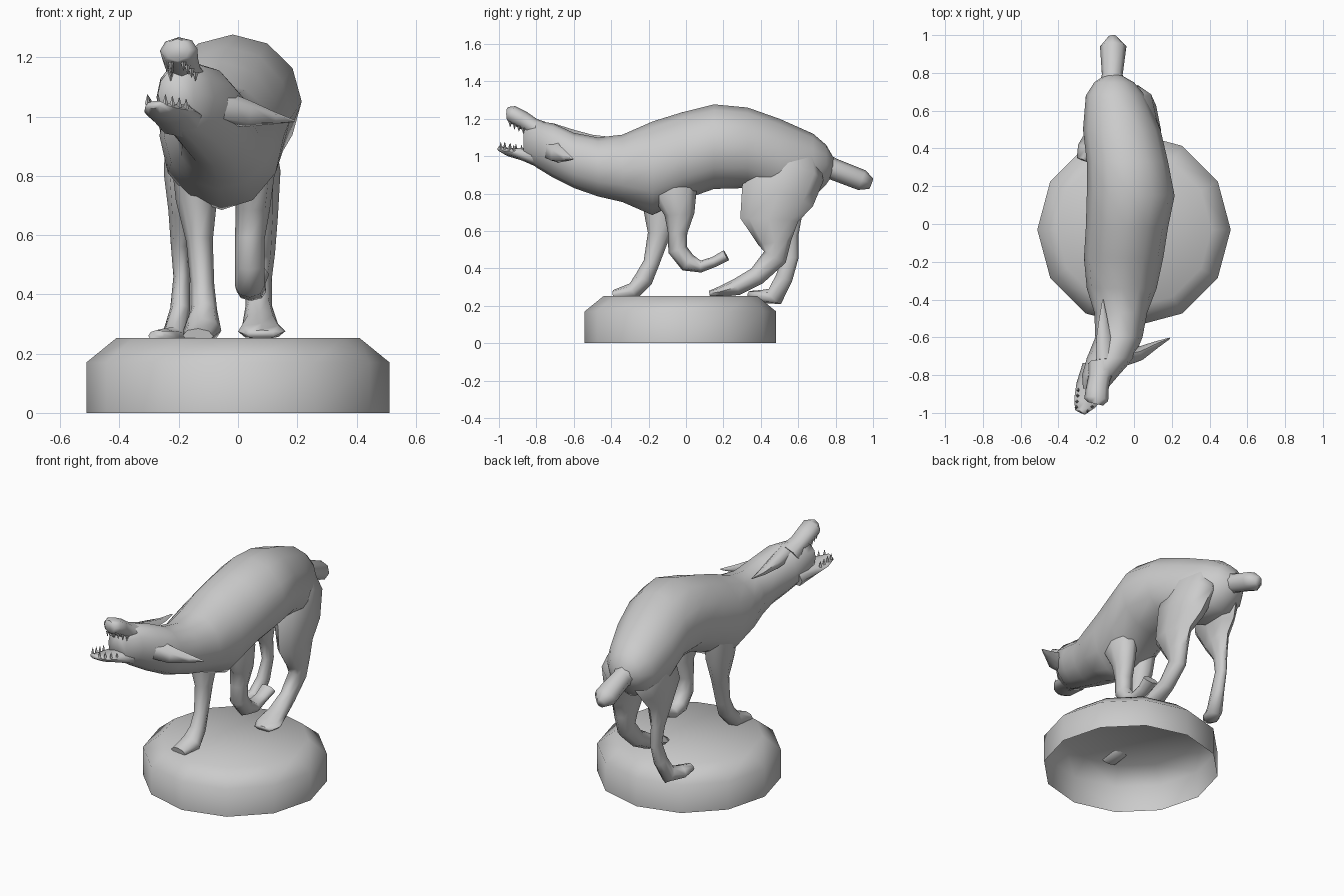
import bpy, bmesh, math
from mathutils import Vector


def finish(name, bm, angle=75):
    bmesh.ops.recalc_face_normals(bm, faces=bm.faces)
    me = bpy.data.meshes.new(name)
    bm.to_mesh(me)
    bm.free()
    ob = bpy.data.objects.new(name, me)
    bpy.context.collection.objects.link(ob)
    bpy.ops.object.select_all(action='DESELECT')
    ob.select_set(True)
    bpy.context.view_layer.objects.active = ob
    bpy.ops.object.shade_smooth_by_angle(angle=math.radians(angle))
    return ob


def loft(name, rings, n=8, hint=(1, 0, 0), axis=None):
    """Sweep an n-sided section along (x, y, z, half width, half depth) rings."""
    bm = bmesh.new()
    pts = [Vector(r[:3]) for r in rings]
    loops = []
    for i, r in enumerate(rings):
        t = Vector(axis) if axis else pts[min(i + 1, len(pts) - 1)] - pts[max(i - 1, 0)]
        t.normalize()
        a = Vector(hint)
        a = (a - t * a.dot(t)).normalized()
        b = t.cross(a)
        loops.append([bm.verts.new(pts[i] + a * r[3] * math.cos(k * math.tau / n)
                                   + b * r[4] * math.sin(k * math.tau / n)) for k in range(n)])
    for p, q in zip(loops, loops[1:]):
        for k in range(n):
            j = (k + 1) % n
            bm.faces.new((p[k], p[j], q[j], q[k]))
    bm.faces.new(loops[0])
    bm.faces.new(loops[-1])
    return finish(name, bm)


# Plinth: twelve sides, chamfered top, open underneath
bm = bmesh.new()
levels = [[bm.verts.new((r * math.cos(k * math.tau / 12), -0.03 + r * math.sin(k * math.tau / 12), z))
           for k in range(12)] for r, z in ((0.512, 0), (0.512, 0.17), (0.41, 0.253))]
for p, q in zip(levels, levels[1:]):
    for k in range(12):
        bm.faces.new((p[k], p[(k + 1) % 12], q[(k + 1) % 12], q[k]))
bm.faces.new(levels[-1])
finish("plinth", bm)

# Torso, neck and skull: y, left, right, bottom, top
sections = [
    (0.79, -0.15, -0.07, 0.91, 0.99), (0.75, -0.21, 0.00, 0.85, 1.06),
    (0.68, -0.255, 0.06, 0.78, 1.12), (0.50, -0.27, 0.14, 0.76, 1.20),
    (0.33, -0.25, 0.18, 0.83, 1.26), (0.15, -0.25, 0.215, 0.825, 1.277),
    (-0.02, -0.255, 0.18, 0.765, 1.235), (-0.18, -0.265, 0.155, 0.685, 1.185),
    (-0.34, -0.25, 0.12, 0.755, 1.115), (-0.47, -0.21, 0.07, 0.785, 1.10),
    (-0.60, -0.205, 0.045, 0.83, 1.125), (-0.71, -0.25, 0.00, 0.885, 1.175),
    (-0.80, -0.275, -0.08, 0.94, 1.19), (-0.87, -0.27, -0.14, 0.995, 1.16)]
loft("body", [((l + r) / 2, y, (b + t) / 2, (r - l) / 2, (t - b) / 2)
              for y, l, r, b, t in sections], 12, axis=(0, 1, 0))

# Muzzle and lower jaw, held open
loft("upper_muzzle", [(-0.17, -0.75, 1.12, 0.075, 0.06), (-0.185, -0.82, 1.16, 0.058, 0.045),
                      (-0.195, -0.875, 1.195, 0.06, 0.048), (-0.20, -0.93, 1.225, 0.064, 0.046),
                      (-0.205, -0.952, 1.225, 0.042, 0.038)])
loft("lower_jaw", [(-0.19, -0.76, 0.99, 0.085, 0.06), (-0.225, -0.87, 1.01, 0.085, 0.034),
                   (-0.262, -0.95, 1.022, 0.06, 0.022), (-0.285, -0.995, 1.04, 0.03, 0.014)],
     hint=(1, -0.35, 0.1))

# Teeth along both jaws
for i in range(4):
    f = i / 3
    for s in (-1, 1):
        w = 0.06 - 0.03 * f
        lo = Vector((-0.235 - 0.04 * f + s * w, -0.90 - 0.08 * f - s * w * 0.35, 1.025 + 0.015 * f))
        up = Vector((-0.185 - 0.02 * f + s * w * 0.7, -0.87 - 0.07 * f, 1.15 + 0.035 * f))
        for tag, base, h in (("lower", lo, 0.035), ("upper", up, -0.03)):
            loft(f"{tag}_tooth", [(*base, 0.01, 0.01),
                                  (base.x, base.y, base.z + h, 0.001, 0.001)], 4)

# Ears, laid back
loft("right_ear", [(-0.05, -0.71, 1.03, 0.06, 0.05), (0.03, -0.69, 1.01, 0.05, 0.04),
                   (0.12, -0.64, 0.995, 0.024, 0.02), (0.19, -0.605, 0.985, 0.004, 0.004)],
     5, hint=(0, 0.3, 1))
loft("left_ear", [(-0.16, -0.72, 1.13, 0.05, 0.05), (-0.165, -0.60, 1.112, 0.042, 0.03),
                  (-0.165, -0.50, 1.10, 0.024, 0.015), (-0.165, -0.40, 1.10, 0.003, 0.003)], 5)

# Docked tail
loft("tail", [(-0.11, 0.66, 0.96, 0.10, 0.10), (-0.115, 0.79, 0.93, 0.055, 0.058),
              (-0.11, 0.94, 0.872, 0.07, 0.056), (-0.115, 0.99, 0.853, 0.025, 0.03)])

# Legs: each in its own stride position
loft("right_hind_leg", [
    (-0.02, 0.56, 1.02, 0.09, 0.15), (0.02, 0.545, 0.93, 0.105, 0.20), (0.055, 0.49, 0.80, 0.09, 0.20),
    (0.075, 0.445, 0.66, 0.06, 0.155),
    (0.075, 0.475, 0.54, 0.05, 0.09), (0.07, 0.475, 0.46, 0.045, 0.065),
    (0.07, 0.38, 0.36, 0.045, 0.05), (0.075, 0.27, 0.30, 0.06, 0.045),
    (0.08, 0.18, 0.275, 0.08, 0.028), (0.08, 0.125, 0.265, 0.055, 0.015)])
loft("left_hind_leg", [
    (-0.14, 0.56, 1.00, 0.08, 0.15), (-0.16, 0.55, 0.90, 0.09, 0.19),
    (-0.185, 0.51, 0.79, 0.065, 0.175), (-0.19, 0.525, 0.68, 0.045, 0.10),
    (-0.195, 0.55, 0.57, 0.032, 0.052), (-0.19, 0.56, 0.46, 0.028, 0.042),
    (-0.195, 0.525, 0.35, 0.034, 0.046), (-0.215, 0.475, 0.25, 0.045, 0.052),
    (-0.25, 0.40, 0.25, 0.05, 0.035), (-0.275, 0.34, 0.262, 0.03, 0.018)])
loft("left_front_leg", [
    (-0.15, -0.13, 0.90, 0.08, 0.13), (-0.14, -0.13, 0.72, 0.07, 0.10), (-0.13, -0.145, 0.58, 0.045, 0.06),
    (-0.12, -0.185, 0.43, 0.04, 0.043), (-0.115, -0.225, 0.345, 0.045, 0.05),
    (-0.12, -0.28, 0.28, 0.064, 0.045), (-0.135, -0.385, 0.26, 0.052, 0.025)])
loft("right_front_leg", [
    (0.02, -0.08, 0.90, 0.08, 0.13), (0.05, -0.06, 0.80, 0.075, 0.12), (0.05, -0.035, 0.69, 0.058, 0.08),
    (0.04, -0.045, 0.59, 0.05, 0.052), (0.04, -0.045, 0.50, 0.05, 0.052), (0.04, 0.01, 0.43, 0.05, 0.05),
    (0.045, 0.08, 0.41, 0.05, 0.032), (0.05, 0.15, 0.435, 0.042, 0.028), (0.055, 0.215, 0.47, 0.05, 0.03)])
